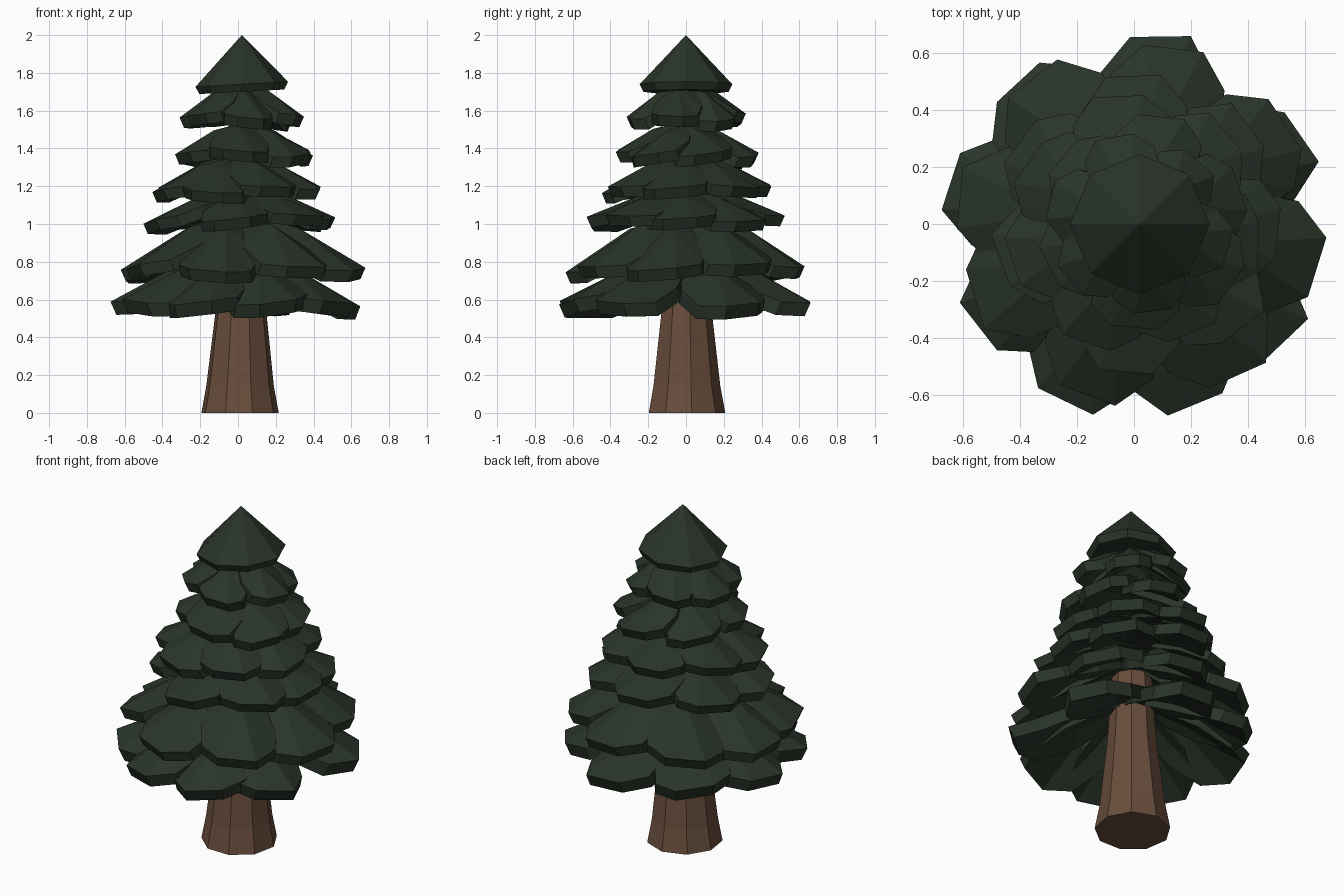
import bpy, bmesh, random
from math import sin, cos, pi, radians

if "Cube" in bpy.data.objects:
    bpy.data.objects.remove(bpy.data.objects["Cube"])

random.seed(11)


def material(name, rgb):
    m = bpy.data.materials.new(name)
    m.diffuse_color = (*rgb, 1)
    m.use_nodes = True
    m.node_tree.nodes["Principled BSDF"].inputs["Base Color"].default_value = m.diffuse_color
    return m


GREEN = material("needle_green", (0.022, 0.034, 0.022))
BARK = material("bark_brown", (0.14, 0.075, 0.045))


def finish(bm, name, mat):
    bmesh.ops.recalc_face_normals(bm, faces=bm.faces[:])
    me = bpy.data.meshes.new(name)
    bm.to_mesh(me)
    bm.free()
    me.materials.append(mat)
    ob = bpy.data.objects.new(name, me)
    bpy.context.collection.objects.link(ob)
    return ob


def lathe(name, rings, sides, mat, phase=0.0, tip=None):
    """Stack of polygon rings (cx, cy, z, radius, tilt), optionally ending in a point."""
    bm = bmesh.new()
    loops = []
    for cx, cy, z, r, tilt in rings:
        loop = []
        for i in range(sides):
            a = phase + 2 * pi * i / sides
            loop.append(bm.verts.new((cx + r * cos(a), cy + r * sin(a), z + tilt * cos(a))))
        loops.append(loop)
    for lo, hi in zip(loops, loops[1:]):
        for i in range(sides):
            j = (i + 1) % sides
            bm.faces.new((lo[i], lo[j], hi[j], hi[i]))
    bm.faces.new(loops[0][::-1])
    if tip:
        t = bm.verts.new(tip)
        for i in range(sides):
            bm.faces.new((loops[-1][i], loops[-1][(i + 1) % sides], t))
    else:
        bm.faces.new(loops[-1])
    return finish(bm, name, mat)


# half outline of one bough: fraction of reach, fraction of half width, fraction of rise
HALF = [(0.02, 0.28, 0.95), (0.50, 0.95, 0.34), (0.80, 0.95, 0.04), (1.0, 0.50, 0.0)]
OUTLINE = HALF + [(u, -v, h) for u, v, h in reversed(HALF)]


def bough(bm, angle, reach, width, z_in, z_out, thick):
    """Domed, drooping slab fanned from a raised peak, slightly rolled."""
    a = radians(angle)
    rise = z_in - z_out
    roll = random.uniform(-0.16, 0.16)
    noise = [random.uniform(-0.04, 0.03) for _ in OUTLINE]

    def vert(u, v, z):
        return bm.verts.new((u * cos(a) - v * sin(a), u * sin(a) + v * cos(a), z + roll * v))

    def layer(du, dz):
        ring = [vert(u * reach * (1 + n) - du, v * width / 2 * (1 + n), z_out + h * rise + dz)
                for (u, v, h), n in zip(OUTLINE, noise)]
        return ring, vert(0.48 * reach - du, 0, z_out + 0.72 * rise + dz)

    top, tp = layer(0, 0)
    low, lp = layer(thick * 0.45, -thick)
    n = len(top)
    for i in range(n):
        j = (i + 1) % n
        bm.faces.new((top[i], top[j], tp))
        bm.faces.new((low[j], low[i], lp))
        bm.faces.new((top[j], top[i], low[i], low[j]))


# trunk with flared foot
lathe("trunk", [(0.01, 0, 0, 0.208, 0), (0.01, 0, 0.14, 0.182, 0),
                (0.015, 0, 0.55, 0.135, 0), (0.015, 0, 0.95, 0.11, 0)], 9, BARK, phase=0.15)

# boughs per tier: reach, width, inner z, outer z, thickness, x shift, bough angles
TIERS = [
    (0.67, 0.42, 0.86, 0.59, 0.07, 0.01, [-72, -112, -147, 167, 130, 83, 28, -38]),
    (0.63, 0.43, 1.07, 0.77, 0.06, 0.03, [-108, -58, -14, 35, 80, 127, 172, -156]),
    (0.51, 0.38, 1.20, 1.03, 0.055, 0.015, [-95, -45, -4, 42, 92, 145, -165]),
    (0.44, 0.35, 1.37, 1.19, 0.055, 0.0, [-112, -62, -10, 45, 97, 150, -163]),
    (0.37, 0.32, 1.54, 1.37, 0.055, 0.03, [-95, -35, 20, 80, 140, -155]),
    (0.31, 0.27, 1.75, 1.56, 0.055, 0.015, [-80, -15, 45, 105, 165, -140]),
]
for k, (reach, width, z_in, z_out, thick, shift, angles) in enumerate(TIERS):
    bm = bmesh.new()
    for ang in angles:
        lift = random.uniform(-0.02, 0.02)
        bough(bm, ang, reach * random.uniform(0.98, 1.03), width,
              z_in + lift * 0.5, z_out + lift, thick)
    bmesh.ops.translate(bm, verts=bm.verts[:], vec=(shift, 0, 0))
    finish(bm, f"bough_tier_{k + 1}", GREEN)

# pointed cap with a thin rim
lathe("top_cap", [(0.02, 0, 1.70, 0.225, 0.012), (0.02, 0, 1.74, 0.245, 0.014)],
      8, GREEN, phase=0.0, tip=(0.02, 0, 2.0))
